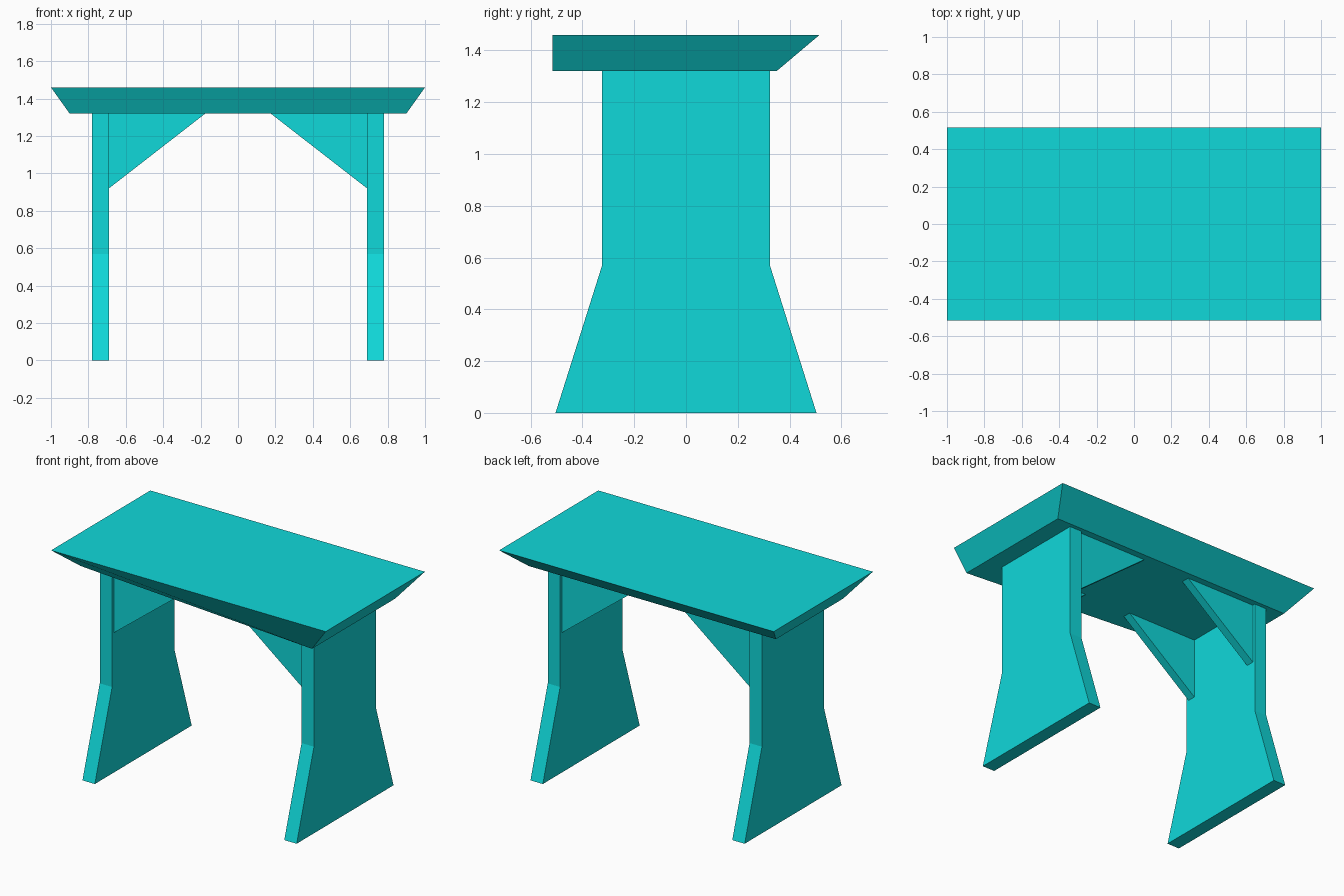
import bpy
import bmesh

cube = bpy.data.objects.get("Cube")
if cube:
    bpy.data.objects.remove(cube, do_unlink=True)

COLOUR = (0.005, 0.69, 0.70, 1.0)
paint = bpy.data.materials.new("turquoise paint")
paint.use_nodes = True
paint.diffuse_color = COLOUR
paint.node_tree.nodes["Principled BSDF"].inputs["Base Color"].default_value = COLOUR

TOP, UNDERSIDE = 1.46, 1.32


def finish(name, bm):
    """Turn a bmesh into a painted, flat-shaded object."""
    bmesh.ops.recalc_face_normals(bm, faces=bm.faces)
    mesh = bpy.data.meshes.new(name)
    bm.to_mesh(mesh)
    bm.free()
    mesh.materials.append(paint)
    obj = bpy.data.objects.new(name, mesh)
    bpy.context.collection.objects.link(obj)
    return obj


def extrude_profile(name, points, direction):
    """Extrude a flat outline into a slab."""
    bm = bmesh.new()
    face = bm.faces.new([bm.verts.new(p) for p in points])
    extruded = bmesh.ops.extrude_face_region(bm, geom=[face], use_keep_orig=True)
    moved = [v for v in extruded["geom"] if isinstance(v, bmesh.types.BMVert)]
    bmesh.ops.translate(bm, verts=moved, vec=direction)
    return finish(name, bm)


# Table top: bevelled under, with the front left-to-right edge cut askew
bm = bmesh.new()
bmesh.ops.create_cube(bm, size=2)
for v in bm.verts:
    upper = v.co.z > 0
    square_corner = v.co.x > 0 and v.co.y < 0
    v.co.x *= 1.0 if upper else 0.9
    v.co.y *= 0.516 if upper or square_corner else 0.35
    v.co.z = TOP if upper else UNDERSIDE
finish("table_top", bm)

for side, sign in (("left", 1), ("right", -1)):
    # Flared leg panel
    half = [(0.504, 0), (0.324, 0.57), (0.324, UNDERSIDE)]
    outline = half + [(-y, z) for y, z in reversed(half)]
    extrude_profile(f"{side}_leg",
                    [(sign * 0.69, y, z) for y, z in outline],
                    (sign * 0.09, 0, 0))

    # Triangular braces near the front and back edges of the leg
    triangle = [(0.69, 0.92), (0.69, UNDERSIDE), (0.175, UNDERSIDE)]
    for end, facing in (("front", -1), ("back", 1)):
        extrude_profile(f"{side}_{end}_brace",
                        [(sign * x, facing * 0.25, z) for x, z in triangle],
                        (0, facing * 0.055, 0))
